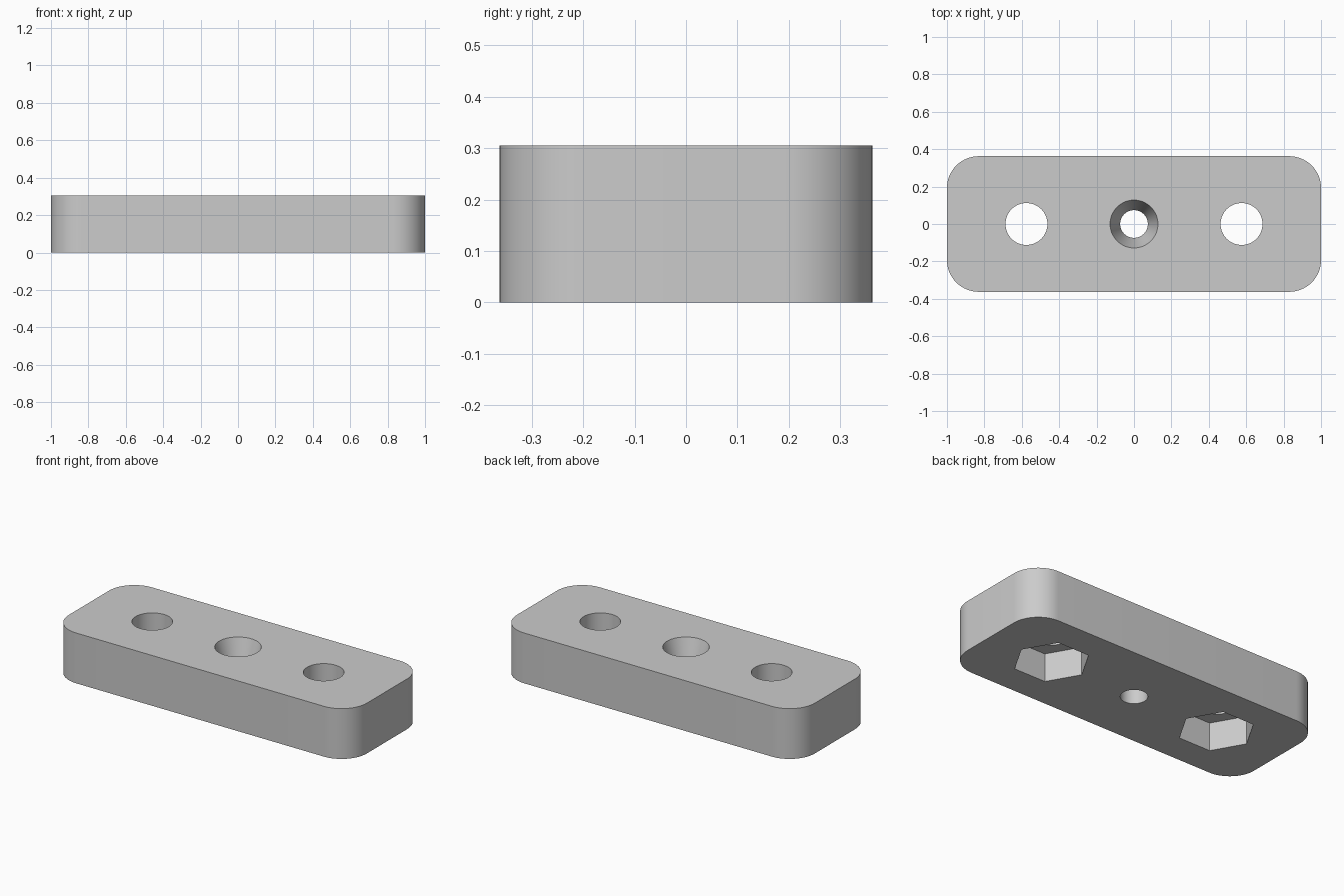
import bpy, bmesh, math

if "Cube" in bpy.data.objects:
    bpy.data.objects.remove(bpy.data.objects["Cube"])

LENGTH, WIDTH, HEIGHT, CORNER = 2.0, 0.725, 0.305, 0.17
HOLE_X = 0.575


def lathe_ring(bm, r, z, n):
    return [bm.verts.new((r * math.cos(2 * math.pi * i / n),
                          r * math.sin(2 * math.pi * i / n), z)) for i in range(n)]


def bridge_rings(bm, rings):
    n = len(rings[0])
    bm.faces.new(rings[0][::-1])
    bm.faces.new(rings[-1])
    for a, b in zip(rings, rings[1:]):
        for i in range(n):
            j = (i + 1) % n
            bm.faces.new((a[i], a[j], b[j], b[i]))


def finish(name, bm):
    mesh = bpy.data.meshes.new(name)
    bm.to_mesh(mesh)
    bm.free()
    ob = bpy.data.objects.new(name, mesh)
    bpy.context.collection.objects.link(ob)
    return ob


def cutter(name, profile, n, x=0.0):
    """Turned solid from (radius, z) pairs; six sides make a hexagon."""
    bm = bmesh.new()
    bridge_rings(bm, [lathe_ring(bm, r, z, n) for r, z in profile])
    ob = finish(name, bm)
    ob.location.x = x
    ob.hide_render = True
    return ob


# Rounded plate
bm = bmesh.new()
outline = []
for sx, sy, start in ((1, 1, 0), (-1, 1, 90), (-1, -1, 180), (1, -1, 270)):
    for k in range(17):
        a = math.radians(start + 90 * k / 16)
        outline.append((sx * (LENGTH / 2 - CORNER) + CORNER * math.cos(a),
                        sy * (WIDTH / 2 - CORNER) + CORNER * math.sin(a)))
bridge_rings(bm, [[bm.verts.new((x, y, z)) for x, y in outline] for z in (0, HEIGHT)])
plate = finish("mounting_plate", bm)

grey = bpy.data.materials.new("light grey")
grey.diffuse_color = (0.6, 0.6, 0.6, 1)
grey.use_nodes = True
grey.node_tree.nodes["Principled BSDF"].inputs["Base Color"].default_value = grey.diffuse_color
plate.data.materials.append(grey)

# Countersunk centre hole, bolt holes and hexagonal nut pockets
slope = (0.128 - 0.074) / 0.18
cutters = [cutter("countersink_cutter",
                  [(0.074, -0.1), (0.074, HEIGHT - 0.18),
                   (0.128 + slope * 0.05, HEIGHT + 0.05)], 64)]
for side in (-1, 1):
    cutters.append(cutter("nut_pocket_cutter", [(0.21, -0.1), (0.21, 0.17)], 6, side * HOLE_X))
    cutters.append(cutter("bolt_hole_cutter", [(0.112, -0.15), (0.112, 0.5)], 64, side * HOLE_X))

bpy.context.view_layer.objects.active = plate
plate.select_set(True)
for c in cutters:
    mod = plate.modifiers.new(c.name, 'BOOLEAN')
    mod.operation = 'DIFFERENCE'
    mod.solver = 'EXACT'
    mod.object = c
    bpy.ops.object.modifier_apply(modifier=mod.name)
for c in cutters:
    bpy.data.objects.remove(c)

# Smooth curved walls, crisp rims
bpy.ops.object.shade_smooth_by_angle(angle=math.radians(12))
